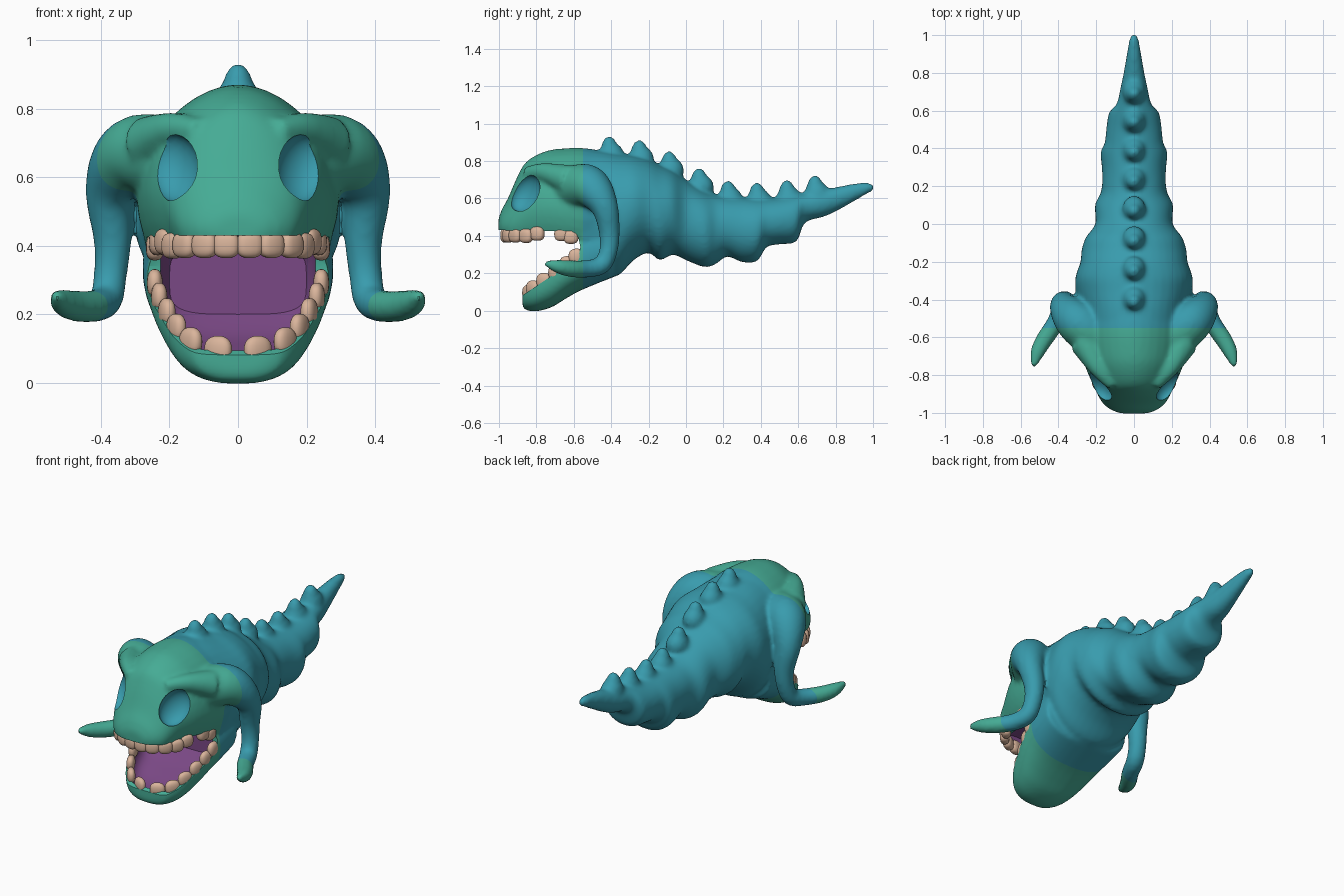
import bpy, bmesh, math
from mathutils import Vector, Matrix

if "Cube" in bpy.data.objects:
    bpy.data.objects.remove(bpy.data.objects["Cube"])


def material(name, rgb):
    m = bpy.data.materials.new(name)
    m.diffuse_color = (*rgb, 1)
    m.use_nodes = True
    m.node_tree.nodes["Principled BSDF"].inputs["Base Color"].default_value = m.diffuse_color
    return m


MATS = [material("teal_skin", (0.04, 0.33, 0.42)),
        material("green_skin", (0.06, 0.41, 0.30)),
        material("purple_mouth", (0.195, 0.065, 0.235)),
        material("tan_teeth", (0.70, 0.46, 0.33))]
TEAL, GREEN, PURPLE, TAN = range(4)


def spline(rows, steps=4):
    """Catmull-Rom interpolation of equal-length rows."""
    out = []
    for i in range(len(rows) - 1):
        p = [rows[max(i - 1, 0)], rows[i], rows[i + 1], rows[min(i + 2, len(rows) - 1)]]
        for s in range(steps):
            t = s / steps
            out.append([0.5 * (2 * b + (c - a) * t + (2 * a - 5 * b + 4 * c - d) * t * t
                               + (3 * b - a - 3 * c + d) * t ** 3) for a, b, c, d in zip(*p)])
    return out + [list(rows[-1])]


def skin(bm, rings):
    loops = [[bm.verts.new(co) for co in r] for r in rings]
    n = len(loops[0])
    for a, b in zip(loops, loops[1:]):
        for i in range(n):
            bm.faces.new((a[i], a[(i + 1) % n], b[(i + 1) % n], b[i]))
    bm.faces.new(loops[0][::-1])
    bm.faces.new(loops[-1])


def loft(bm, rows, n=2.4, sides=40):
    """Rows of (y, top, bottom, half width) with superellipse sections."""
    rings = []
    for y, top, bot, hw in spline(rows):
        hw, h, ring = max(hw, 0.004), max((top - bot) / 2, 0.004), []
        for k in range(sides):
            a = 2 * math.pi * k / sides
            c, s = math.cos(a), math.sin(a)
            ring.append((math.copysign(abs(c) ** (2 / n), c) * hw, y,
                         (top + bot) / 2 + math.copysign(abs(s) ** (2 / n), s) * h))
        rings.append(ring)
    skin(bm, rings)


def tube(bm, rows, side, sides=24):
    """Rows of (x, y, z, radius)."""
    pts = [(Vector((r[0] * side, r[1], r[2])), max(r[3], 0.006)) for r in spline(rows)]
    rings, u, old = [], Vector((0, 1, 0)), None
    for i, (p, r) in enumerate(pts):
        t = (pts[min(i + 1, len(pts) - 1)][0] - pts[max(i - 1, 0)][0]).normalized()
        if old is not None:
            u = old.rotation_difference(t) @ u
        u = (u - t * u.dot(t)).normalized()
        v, old = t.cross(u), t
        rings.append([p + r * (u * math.cos(2 * math.pi * k / sides)
                               + v * math.sin(2 * math.pi * k / sides)) for k in range(sides)])
    skin(bm, rings)


def blob(bm, loc, size, rot=None, power=1.0):
    """Ellipsoid, squarer when power is below 1."""
    vs = bmesh.ops.create_uvsphere(bm, u_segments=20, v_segments=12, radius=1)["verts"]
    m = Matrix.Translation(loc) @ (rot or Matrix()) @ Matrix.Diagonal((*size, 1))
    for v in vs:
        v.co = m @ Vector([math.copysign(abs(c) ** power, c) for c in v.co])


def finish(bm, name, index):
    bmesh.ops.recalc_face_normals(bm, faces=bm.faces[:])
    for f in bm.faces:
        f.material_index = index
        f.smooth = True
    me = bpy.data.meshes.new(name)
    bm.to_mesh(me)
    bm.free()
    for m in MATS:
        me.materials.append(m)
    ob = bpy.data.objects.new(name, me)
    bpy.context.collection.objects.link(ob)
    return ob


def bake(ob):
    dg = bpy.context.evaluated_depsgraph_get()
    dg.update()
    me = bpy.data.meshes.new_from_object(ob.evaluated_get(dg))
    ob.modifiers.clear()
    ob.data = me


# Body, skull, jaw, horns and spine, fused by remeshing
bm = bmesh.new()
loft(bm, [(-.55, .86, .14, .28), (-.45, .855, .17, .285), (-.36, .84, .19, .308),
          (-.28, .83, .27, .31), (-.2, .81, .31, .283), (-.14, .78, .27, .278),
          (-.07, .75, .30, .255), (0, .70, .27, .205), (.1, .64, .233, .207),
          (.16, .62, .25, .178), (.22, .61, .29, .168), (.3, .605, .26, .17),
          (.38, .60, .265, .177), (.43, .60, .34, .155), (.5, .605, .355, .147),
          (.59, .62, .37, .132), (.635, .63, .47, .092), (.73, .645, .50, .07),
          (.8, .66, .53, .055), (.9, .68, .585, .038), (.97, .685, .625, .026),
          (1.005, .675, .64, .014)], n=2.1)
loft(bm, [(-1.003, .49, .41, .07), (-.985, .54, .37, .12), (-.95, .605, .32, .165),
          (-.9, .72, .28, .195), (-.85, .80, .27, .218), (-.75, .853, .25, .26),
          (-.65, .868, .22, .285), (-.55, .87, .20, .295), (-.45, .855, .2, .285)], n=1.85)
loft(bm, [(-.875, .15, .03, .08), (-.862, .19, .006, .135), (-.8, .275, -.003, .187),
          (-.72, .365, .018, .222), (-.65, .42, .06, .248), (-.58, .46, .10, .264),
          (-.5, .48, .135, .275), (-.4, .5, .175, .28)], n=2.5)
for s in (-1, 1):
    tube(bm, [(.2, -.60, .655, .12), (.29, -.53, .668, .115), (.345, -.475, .622, .096),
              (.375, -.43, .54, .07), (.366, -.41, .42, .056), (.372, -.415, .32, .049),
              (.385, -.45, .245, .049), (.42, -.53, .224, .047), (.48, -.62, .225, .045),
              (.515, -.69, .238, .036), (.532, -.755, .255, .014)], s)
    # brow ridge
    tube(bm, [(.11, -.85, .735, .035), (.19, -.76, .74, .05), (.26, -.63, .70, .08)], s)
for y, z in ((-.41, .935), (-.25, .915), (-.09, .855), (.07, .765),
             (.225, .697), (.38, .687), (.54, .70), (.69, .726)):
    blob(bm, (0, y, z - .08), (.045, .046, .08))
    blob(bm, (0, y + .01, z - .105), (.062, .07, .07))
body = finish(bm, "creature_body", TEAL)
rm = body.modifiers.new("fuse", 'REMESH')
rm.mode, rm.voxel_size = 'VOXEL', 0.012
sm = body.modifiers.new("soften", 'SMOOTH')
sm.factor, sm.iterations = 0.5, 8
bake(body)

# Green head in front of a clean colour line
bm = bmesh.new()
bm.from_mesh(body.data)
bmesh.ops.bisect_plane(bm, geom=bm.verts[:] + bm.edges[:] + bm.faces[:], dist=1e-5,
                       plane_co=(0, -.55, 0), plane_no=(0, 1, 0))
bm.to_mesh(body.data)
bm.free()
body.data.materials.clear()
for m in MATS:
    body.data.materials.append(m)
for p in body.data.polygons:
    p.material_index = GREEN if p.center.y < -.55 else TEAL
    p.use_smooth = True

# Cutters: open jaws, purple mouth, eye sockets
cutters = []
bm = bmesh.new()
wedge = [(-.565, .34), (-.575, .39), (-.61, .425), (-1.1, .432), (-1.1, -.065),
         (-.87, .085), (-.6, .265), (-.572, .30)]
skin(bm, [[(x, y, z) for y, z in wedge] for x in (-.33, .33)])
cutters.append(finish(bm, "jaw_gap_cutter", GREEN))
bm = bmesh.new()
loft(bm, [(-.95, .46, .3, .12), (-.875, .47, .15, .135), (-.84, .47, .065, .145),
          (-.75, .48, .06, .188), (-.65, .48, .10, .215), (-.57, .46, .14, .228),
          (-.50, .40, .2, .2)], n=4)
cutters.append(finish(bm, "mouth_cutter", PURPLE))
bm = bmesh.new()
for s in (-1, 1):
    out = Vector((.68 * s, -.70, .22))
    rot = out.to_track_quat('X', 'Z').to_matrix().to_4x4() @ Matrix.Rotation(-.6 * s, 4, 'X')
    blob(bm, (.188 * s, -.862, .628), (.062, .085, .108), rot)
cutters.append(finish(bm, "eye_socket_cutter", TEAL))
for c in cutters:
    c.hide_render = True
    b = body.modifiers.new("cut", 'BOOLEAN')
    b.operation, b.solver, b.object = 'DIFFERENCE', 'EXACT', c
bake(body)
for c in cutters:
    bpy.data.objects.remove(c)
bpy.context.view_layer.objects.active = body
body.select_set(True)
bpy.ops.object.shade_smooth_by_angle(angle=math.radians(40))


# Teeth along both lips, turned to follow the curve
def teeth(name, spots, size, power):
    bm = bmesh.new()
    for x, y, z in spots:
        for s in (-1, 1):
            ang = math.atan2((y + .58) / .15, x * s / .07)
            blob(bm, (x * s, y, z), size, Matrix.Rotation(ang, 4, 'Z'), power)
    finish(bm, name, TAN)


teeth("upper_teeth", [(.034, -.965, .402), (.097, -.95, .402), (.155, -.912, .402),
                      (.19, -.855, .40), (.213, -.795, .412), (.233, -.665, .41),
                      (.243, -.615, .395)], (.026, .04, .038), .75)
teeth("lower_teeth", [(.058, -.847, .095), (.138, -.818, .12), (.18, -.76, .16),
                      (.208, -.695, .205), (.23, -.635, .25), (.243, -.585, .29)],
      (.023, .043, .042), .85)
